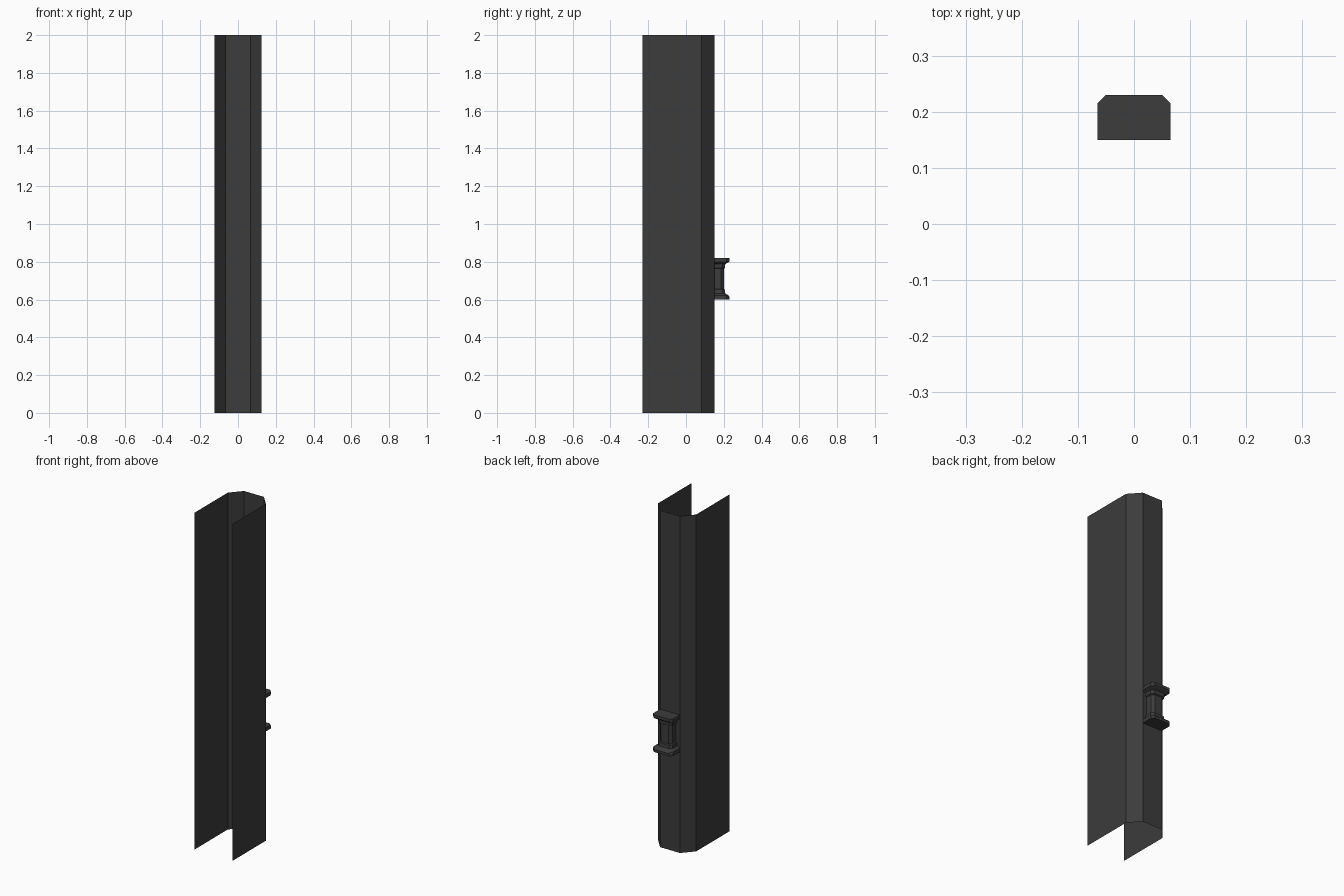
import bpy, bmesh

old = bpy.data.objects.get("Cube")
if old:
    bpy.data.objects.remove(old, do_unlink=True)

HEIGHT = 2.0
BACK = 0.15      # y of the channel's back wall

mat = bpy.data.materials.new("dark_grey")
mat.use_nodes = True
colour = (0.045, 0.045, 0.045, 1)
mat.diffuse_color = colour
mat.node_tree.nodes["Principled BSDF"].inputs["Base Color"].default_value = colour


def loft(name, rings, capped):
    """Join a stack of open outlines with quads, optionally closing the ends."""
    bm = bmesh.new()
    rows = [[bm.verts.new(p) for p in ring] for ring in rings]
    for low, high in zip(rows, rows[1:]):
        for i in range(len(low) - 1):
            bm.faces.new((low[i], low[i + 1], high[i + 1], high[i]))
    if capped:
        bm.faces.new(list(reversed(rows[0])))
        bm.faces.new(rows[-1])
    mesh = bpy.data.meshes.new(name)
    bm.to_mesh(mesh)
    bm.free()
    mesh.materials.append(mat)
    obj = bpy.data.objects.new(name, mesh)
    bpy.context.collection.objects.link(obj)
    return obj


def outline(half_width, front, back, cut_x, cut_y, z):
    """U-shaped outline, open at the front, with two chamfered back corners."""
    side = [(half_width, front), (half_width, back - cut_y), (half_width - cut_x, back)]
    return [(x, y, z) for x, y in side] + [(-x, y, z) for x, y in reversed(side)]


# Thin open channel: two side walls, two chamfers and a back wall
loft("channel_shell",
     [outline(0.125, -0.23, BACK, 0.06, 0.067, z) for z in (0, HEIGHT)], False)

# Spool-shaped bracket on the back: (height from middle, half width, depth)
half_profile = [(0.054, 0.040, 0.050), (0.058, 0.046, 0.056), (0.078, 0.048, 0.058),
                (0.088, 0.065, 0.075), (0.094, 0.065, 0.080), (0.110, 0.065, 0.080)]
profile = [(-h, w, d) for h, w, d in reversed(half_profile)] + half_profile
loft("bracket_spool",
     [outline(w, BACK, BACK + d, 0.015, 0.015, 0.71 + h) for h, w, d in profile], True)
